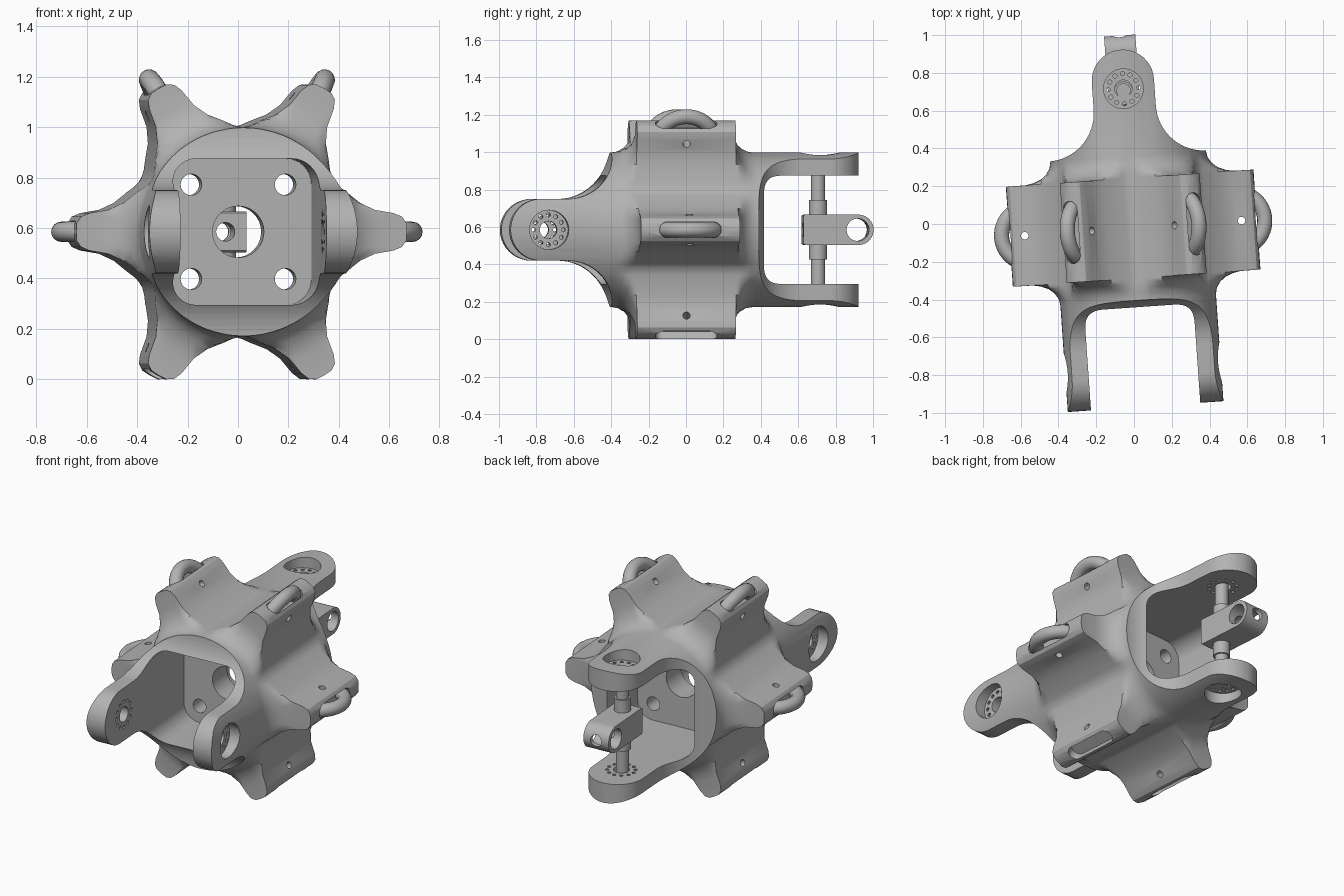
import bpy, bmesh, math
from mathutils import Matrix, Vector

cube = bpy.data.objects.get("Cube")
if cube:
    bpy.data.objects.remove(cube, do_unlink=True)

# One plain metal colour
grey = (0.45, 0.45, 0.45, 1)
metal = bpy.data.materials.new("cast grey metal")
metal.use_nodes = True
metal.diffuse_color = grey
metal.node_tree.nodes["Principled BSDF"].inputs["Base Color"].default_value = grey

X, Y, Z = Vector((1, 0, 0)), Vector((0, 1, 0)), Vector((0, 0, 1))
# Final pose: lifted to the ground plane and turned slightly
POSE = (Matrix.Translation((-0.006, 0, 0.585)) @ Matrix.Rotation(math.radians(4), 4, 'Z')
        @ Matrix.Translation((0, -0.022, 0)))


def frame(x, y):
    return Matrix((x, y, x.cross(y))).transposed().to_4x4()


def outward(deg):
    a = math.radians(deg)
    return Vector((math.cos(a), 0, math.sin(a)))


def radial(deg):
    d = outward(deg)
    return frame(Y.cross(d), Y)


def arc(cx, cy, r, start, end, n):
    steps = [math.radians(start + (end - start) * i / n) for i in range(n + 1)]
    return [(cx + r * math.cos(a), cy + r * math.sin(a)) for a in steps]


def circle(cx, cy, r, n=32):
    return arc(cx, cy, r, 0, 360, n)[:-1]


def rounded_rect(hx, hy, r, n=8):
    pts = []
    for i, (sx, sy) in enumerate([(1, 1), (-1, 1), (-1, -1), (1, -1)]):
        pts += arc(sx * (hx - r), sy * (hy - r), r, 90 * i, 90 * i + 90, n)
    return pts


def skin(bm, rings):
    """Join closed rings of points into a capped solid."""
    loops = [[bm.verts.new(p) for p in ring] for ring in rings]
    n = len(loops[0])
    for a, b in zip(loops, loops[1:]):
        for i in range(n):
            bm.faces.new((a[i], a[(i + 1) % n], b[(i + 1) % n], b[i]))
    bm.faces.new(loops[0][::-1])
    bm.faces.new(loops[-1])


def prism(bm, pts, lo, hi, m):
    skin(bm, [[m @ Vector((x, y, z)) for x, y in pts] for z in (lo, hi)])


def make(name, bm):
    bmesh.ops.recalc_face_normals(bm, faces=bm.faces[:])
    mesh = bpy.data.meshes.new(name)
    bm.to_mesh(mesh)
    bm.free()
    mesh.materials.append(metal)
    ob = bpy.data.objects.new(name, mesh)
    bpy.context.scene.collection.objects.link(ob)
    return ob


def cut(ob, bm):
    cutter = make("cutter", bm)
    cutter.hide_render = True
    mod = ob.modifiers.new("cut", 'BOOLEAN')
    mod.operation, mod.solver, mod.object = 'DIFFERENCE', 'EXACT', cutter
    bpy.context.view_layer.objects.active = ob
    bpy.ops.object.modifier_apply(modifier=mod.name)
    bpy.data.objects.remove(cutter, do_unlink=True)


def finish(ob):
    ob.data.transform(POSE)
    bpy.ops.object.select_all(action='DESELECT')
    ob.select_set(True)
    bpy.context.view_layer.objects.active = ob
    bpy.ops.object.shade_smooth_by_angle(angle=math.radians(32))


# Body: six-lobed section swept along the axis, lobes fading into a tube
half = [(0.657, 0), (0.655, 0.035), (0.638, 0.06), (0.605, 0.074), (0.53, 0.087),
        (0.47, 0.115), (0.42, 0.155), (0.385, 0.18), (0.358, 0.2065)]
lobe = [(a, -h) for a, h in half[:0:-1]] + half[:-1]
section = [(math.hypot(a, h), math.atan2(h, a) + math.radians(60 * k))
           for k in range(6) for a, h in lobe]
caps = [(0.265, 0.7), (0.266, 0.55), (0.274, 0.51), (0.29, 0.47), (0.315, 0.44),
        (0.345, 0.42), (0.38, 0.413), (1.0, 0.413)]
stations = [(-y, c) for y, c in caps[::-1]] + caps
bm = bmesh.new()
skin(bm, [[Vector((min(r, c) * math.cos(t), y, min(r, c) * math.sin(t))) for r, t in section]
          for y, c in stations])
body = make("joint_body", bm)

# Fork arms: trim the tube ends to a flared, round-tipped outline
flare = arc(0.638, 0.42, 0.255, 180, 270, 16)
outline = ([(0.383, 0.6)] + flare + arc(0.782, 0, 0.165, 90, -90, 20)
           + [(t, -w) for t, w in flare[::-1]] + [(0.383, -0.6), (1.1, -0.6), (1.1, 0.6)])
bm = bmesh.new()
prism(bm, outline, -0.6, 0.6, frame(-Y, Z))
prism(bm, outline, -0.6, 0.6, frame(Y, X))
cut(body, bm)

# Square cavities on both sides of the central web
bm = bmesh.new()
for d in (-Y, Y):
    prism(bm, rounded_rect(0.29, 0.29, 0.1), 0.08, 1.2, frame(d.cross(Z), Z)
          if d.cross(Z).cross(Z).dot(d) > 0 else frame(Z, d.cross(Z)))
cut(body, bm)

arms = [(0, -0.74), (180, -0.74), (90, 0.74), (270, 0.74)]
lobes = range(0, 360, 60)

# Web holes, bearing recesses and lobe slots
bm = bmesh.new()
prism(bm, circle(0, 0, 0.102), -0.2, 0.2, frame(X, Z))
for sx in (-1, 1):
    for sz in (-1, 1):
        prism(bm, circle(sx * 0.187, sz * 0.187, 0.042), -0.2, 0.2, frame(X, Z))
for deg, y in arms:
    prism(bm, circle(0, y, 0.105, 40), 0.345, 0.5, radial(deg))
for deg in lobes:
    prism(bm, rounded_rect(0.042, 0.165, 0.041), 0.605, 0.8, radial(deg))
cut(body, bm)

# Bearing bores with their ring of small holes, and lobe cross holes
bm = bmesh.new()
for deg, y in arms:
    prism(bm, circle(0, y, 0.046), 0.2, 0.5, radial(deg))
    for px, py in circle(0, y, 0.08, 12):
        prism(bm, circle(px, py, 0.011, 10), 0.2, 0.5, radial(deg))
for deg in lobes:
    prism(bm, circle(0, 0.575, 0.02, 16), -0.2, 0.2, frame(Y, outward(deg)))
cut(body, bm)
finish(body)

# Ring handles on the side and upper lobes
for name, deg in [("left", 0), ("upper_left", 60), ("upper_right", 120), ("right", 180)]:
    bpy.ops.mesh.primitive_torus_add(major_radius=0.15, minor_radius=0.04,
                                     major_segments=48, minor_segments=16, location=(0, 0, 0))
    ring = bpy.context.object
    ring.name = name + "_ring"
    ring.data.materials.append(metal)
    ring.data.transform(Matrix.Translation(outward(deg) * 0.548) @ frame(Y, outward(deg)))
    finish(ring)


def axial_hole():
    hole = bmesh.new()
    prism(hole, circle(0, 0, 0.037), -1.2, -0.5, frame(X, Z))
    return hole


# Upright pin with a thicker collar, held in the rear fork
bm = bmesh.new()
steps = [(-0.345, 0.038), (-0.16, 0.038), (-0.16, 0.048), (0.16, 0.048), (0.16, 0.038), (0.345, 0.038)]
skin(bm, [[Vector((x, y, z)) for x, y in circle(0, 0.73, r)] for z, r in steps])
pin = make("rear_pin", bm)
cut(pin, axial_hole())
finish(pin)

# Swivel block with a round eye
bm = bmesh.new()
prism(bm, [(0.647, 0.075), (0.655, 0.081)] + arc(0.941, 0, 0.081, 90, -90, 20)
      + [(0.655, -0.081), (0.647, -0.075)], -0.083, 0.083, frame(Y, Z))
block = make("swivel_block", bm)
eye = bmesh.new()
prism(eye, circle(0.937, 0, 0.06), -0.2, 0.2, frame(Y, Z))
cut(block, eye)
cut(block, axial_hole())
finish(block)
